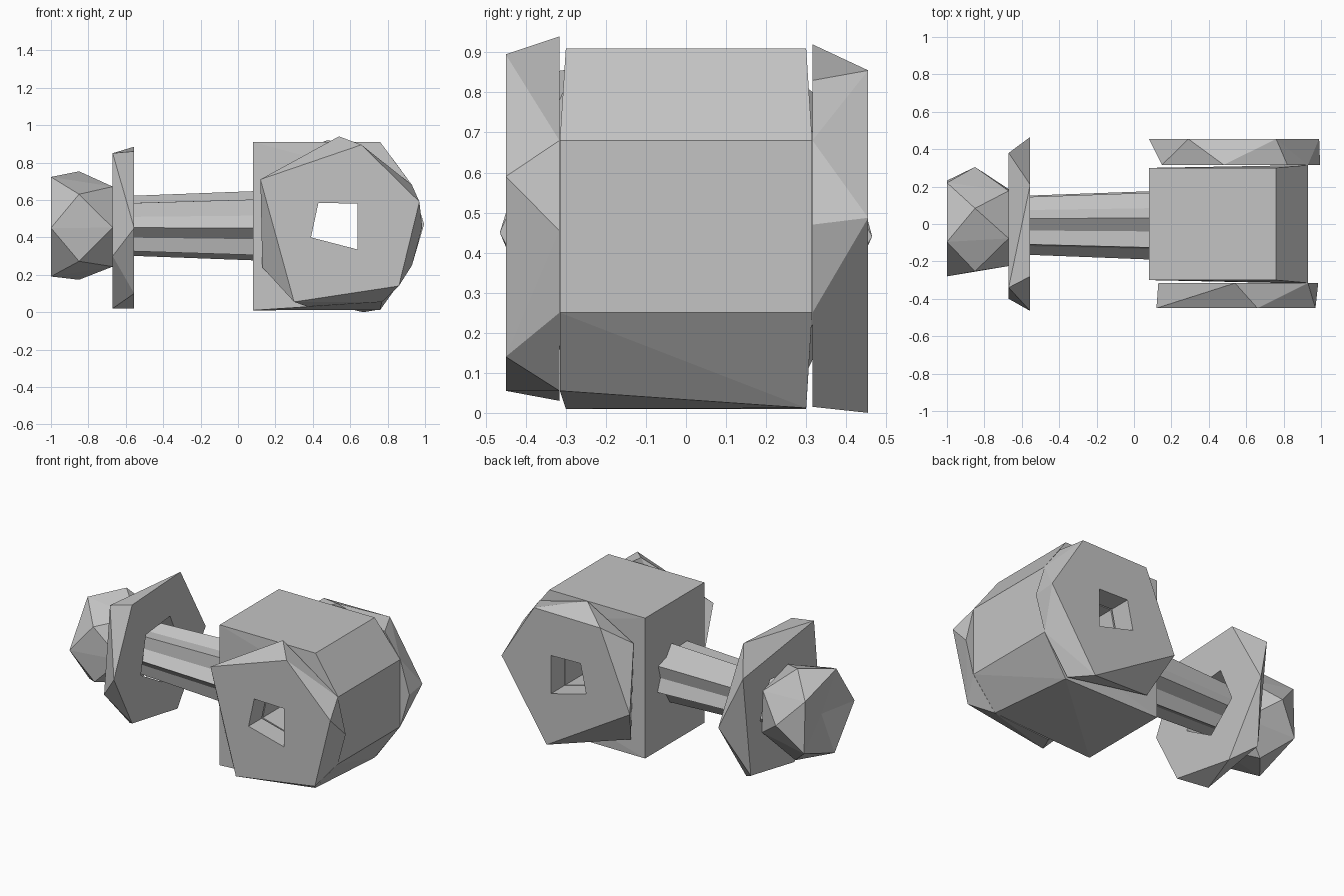
import bpy, bmesh, math
from mathutils import Vector

cube = bpy.data.objects.get("Cube")
if cube:
    bpy.data.objects.remove(cube, do_unlink=True)

grey = bpy.data.materials.new("plain_grey")
grey.use_nodes = True
COLOUR = (0.55, 0.55, 0.55, 1)
grey.diffuse_color = COLOUR
grey.node_tree.nodes["Principled BSDF"].inputs["Base Color"].default_value = COLOUR


def finish(name, bm):
    """Turn a bmesh into a flat-shaded grey object."""
    bmesh.ops.recalc_face_normals(bm, faces=bm.faces)
    mesh = bpy.data.meshes.new(name)
    bm.to_mesh(mesh)
    bm.free()
    mesh.materials.append(grey)
    obj = bpy.data.objects.new(name, mesh)
    bpy.context.collection.objects.link(obj)
    return obj


def hull_bmesh(points):
    bm = bmesh.new()
    for p in points:
        bm.verts.new(p)
    res = bmesh.ops.convex_hull(bm, input=bm.verts)
    extra = {g for k in ("geom_interior", "geom_unused") for g in res[k]
             if isinstance(g, bmesh.types.BMVert)}
    bmesh.ops.delete(bm, geom=list(extra), context='VERTS')
    bmesh.ops.dissolve_limit(bm, angle_limit=math.radians(0.5),
                             verts=bm.verts, edges=bm.edges)
    return bm


def hull(name, points):
    return finish(name, hull_bmesh(points))


def on_y(y, pairs):
    return [Vector((x, y, z)) for x, z in pairs]


def on_x(x, pairs):
    return [Vector((x, y, z)) for y, z in pairs]


def ring(x, radius, count, start, z=0.46):
    """Regular ring of points around the long axis."""
    return [Vector((x, radius * math.cos(a), z + radius * math.sin(a)))
            for a in (math.radians(start) + i * math.tau / count for i in range(count))]


def cut(obj, cutter):
    """Subtract the cutter and bake the result."""
    mod = obj.modifiers.new("hole", 'BOOLEAN')
    mod.operation = 'DIFFERENCE'
    mod.solver = 'EXACT'
    mod.object = cutter
    graph = bpy.context.evaluated_depsgraph_get()
    mesh = bpy.data.meshes.new_from_object(obj.evaluated_get(graph))
    obj.modifiers.clear()
    obj.data = mesh


# Head block, bulging slightly to meet the side plates at its nose
nose = [(0.93, 0.68), (0.93, 0.25)]
top_bottom = [(0.08, 0.01), (0.08, 0.91), (0.76, 0.91)]
head = hull("head_block",
            on_y(-0.3, top_bottom) + on_y(0.3, top_bottom + [(0.76, 0.012)])
            + on_y(-0.315, nose + [(0.77, 0.055)]) + on_y(0.315, nose))

# Side plates: outer pentagon twisted against the inner rim
front_plate = hull("front_plate",
                   on_y(-0.45, [(0.12, 0.71), (0.66, 0.895), (0.97, 0.59),
                                (0.86, 0.14), (0.30, 0.055)])
                   + on_y(-0.316, nose + [(0.54, 0.94), (0.985, 0.455), (0.77, 0.055),
                                          (0.37, 0.03), (0.13, 0.24)]))
back_plate = hull("back_plate",
                  on_y(0.455, [(0.99, 0.487), (0.76, 0.855), (0.29, 0.85),
                               (0.08, 0.35), (0.67, 0.0)])
                  + on_y(0.316, nose + [(0.48, 0.92), (0.82, 0.83), (0.995, 0.47),
                                        (0.76, 0.015), (0.17, 0.115), (0.15, 0.735)]))

# Four-sided hole through plates and head
hole = [(0.39, 0.40), (0.43, 0.585), (0.64, 0.58), (0.64, 0.335)]
cutter = hull("hole_cutter", on_y(-1, hole) + on_y(1, hole))
cutter.hide_render = True
for part in (head, front_plate, back_plate):
    cut(part, cutter)
bpy.data.objects.remove(cutter, do_unlink=True)

# Guard disc with a wide opening for the handle
guard = hull("guard_disc",
             on_x(-0.555, [(0.21, 0.885), (0.465, 0.44), (0.18, 0.02),
                           (-0.28, 0.10), (-0.465, 0.45), (-0.28, 0.86)])
             + on_x(-0.67, [(-0.34, 0.85), (0.38, 0.75), (0.30, 0.10),
                            (-0.14, 0.02), (-0.40, 0.30)]))
cutter = hull("guard_cutter", ring(-0.8, 0.21, 5, 60) + ring(-0.4, 0.21, 5, 60))
cutter.hide_render = True
cut(guard, cutter)
bpy.data.objects.remove(cutter, do_unlink=True)

# Fluted handle, slightly wider at the head
RIBS = 7
bm = bmesh.new()
ends = []
for x, outer, inner in ((-0.69, 0.16, 0.125), (0.085, 0.19, 0.145)):
    high = ring(x, outer, RIBS, 80)
    low = ring(x, inner, RIBS, 80 + 180 / RIBS)
    ends.append([bm.verts.new(p) for pair in zip(high, low) for p in pair])
a, b = ends
for i in range(len(a)):
    j = (i + 1) % len(a)
    bm.faces.new((a[i], a[j], b[j], b[i]))
bm.faces.new(a)
bm.faces.new(b)
finish("handle", bm)

# Faceted pommel with a dished end
bm = hull_bmesh(ring(-1, 0.28, 5, 110) + ring(-0.85, 0.305, 5, 74)
                + ring(-0.67, 0.225, 5, 110))
cap = [f for f in bm.faces if all(v.co.x < -0.98 for v in f.verts)]
for v in bmesh.ops.poke(bm, faces=cap)["verts"]:
    v.co.x = -0.96
finish("pommel", bm)
